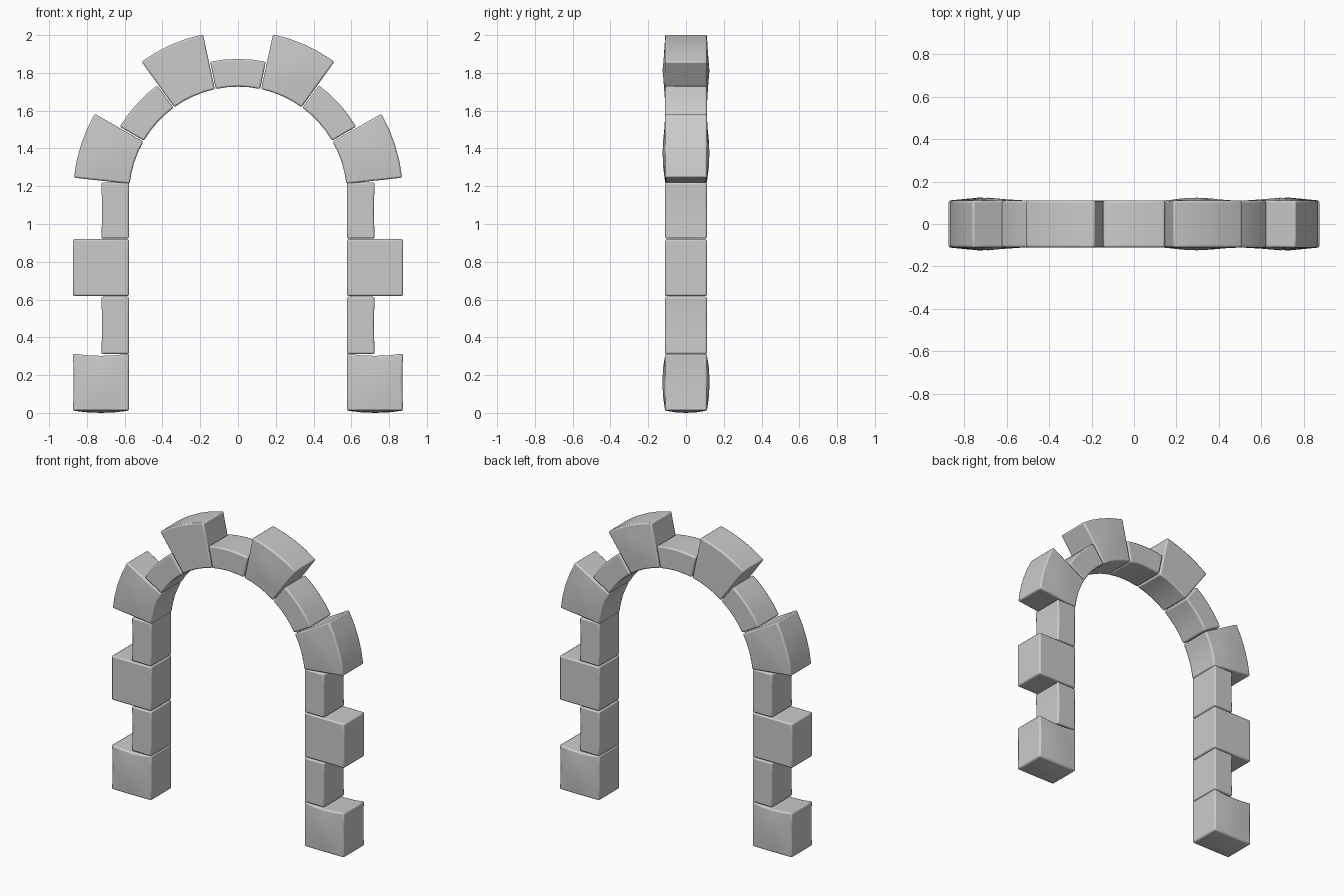
import bpy, bmesh, math

if "Cube" in bpy.data.objects:
    bpy.data.objects.remove(bpy.data.objects["Cube"])

INNER, BIG, SMALL = 0.577, 0.874, 0.724   # distances from the arch axis
HALF_DEPTH, SPRING_Z = 0.111, 1.15        # half thickness, arch centre height


def stone(name, place, bulge=0.0, dip=0.0, hollow=0.0):
    """Worn block: subdivided cube whose (u, w, v) in -1..1 is mapped by place."""
    bm = bmesh.new()
    bmesh.ops.create_cube(bm, size=2)
    bmesh.ops.subdivide_edges(bm, edges=bm.edges[:], cuts=3, use_grid_fill=True)
    for vert in bm.verts:
        u, w, v = vert.co
        y = w * HALF_DEPTH
        if abs(w) > 0.99:                       # pillowed front and back
            y += w * bulge * (1 - abs(u)) * (1 - v * v)
        dv = 0.0
        if v > 0.99:                            # sagging upper bed
            dv = -dip * (1 - u * u)
        elif v < -0.99:                         # belly on the lower bed
            dv = -dip * (1 - u * u) * (1 - w * w)
        du = 0.0
        if u > 0.99:                            # worn outer face
            du = -hollow * (1 - v * v)
        vert.co = place(u, v, y, du, dv)
    bmesh.ops.recalc_face_normals(bm, faces=bm.faces[:])
    mesh = bpy.data.meshes.new(name)
    bm.to_mesh(mesh)
    bm.free()
    obj = bpy.data.objects.new(name, mesh)
    bpy.context.collection.objects.link(obj)
    bevel = obj.modifiers.new("soft_edges", 'BEVEL')
    bevel.width, bevel.segments = 0.009, 2
    bevel.limit_method, bevel.angle_limit = 'ANGLE', math.radians(45)
    bpy.ops.object.select_all(action='DESELECT')
    obj.select_set(True)
    bpy.context.view_layer.objects.active = obj
    bpy.ops.object.shade_smooth_by_angle(angle=math.radians(35))
    return obj


def pillar_place(side, outer, z0, z1):
    def place(u, v, y, du, dv):
        x = INNER + (outer - INNER) * (u + 1) / 2 + du
        return (side * x, y, z0 + (z1 - z0) * (v + 1) / 2 + dv)
    return place


def arch_place(outer, a0, a1):
    def place(u, v, y, du, dv):
        r = INNER + (outer - INNER) * (u + 1) / 2 + du
        a = math.radians(a0 + (a1 - a0) * (v + 1) / 2)
        return (r * math.cos(a), y, SPRING_Z + r * math.sin(a))
    return place


# Pillars: alternating wide and narrow stones
courses = [("base_stone", BIG, 0.012, 0.314, 0.014, 0.012, 0.004),
           ("lower_narrow_stone", SMALL, 0.312, 0.615, 0.0, 0.0, 0.004),
           ("wide_stone", BIG, 0.619, 0.920, 0.0, 0.0, 0.0),
           ("upper_narrow_stone", SMALL, 0.923, 1.219, 0.0, 0.0, 0.004)]
for side, label in ((-1, "left"), (1, "right")):
    for name, outer, z0, z1, bulge, dip, hollow in courses:
        stone(f"{label}_{name}", pillar_place(side, outer, z0, z1), bulge, dip, hollow)

# Arch: seven wedge stones of 24 degrees, wide and narrow by turns
STEP, GAP = 24, 0.25
for i in range(7):
    wide = i % 2 == 0 if i < 1 or i > 5 else i in (2, 4)
    a0 = 6 + i * STEP
    stone(f"arch_stone_{i + 1}",
          arch_place(BIG if wide else SMALL, a0 + GAP, a0 + STEP - GAP),
          bulge=0.013 if i in (0, 2, 6) else 0.0)
